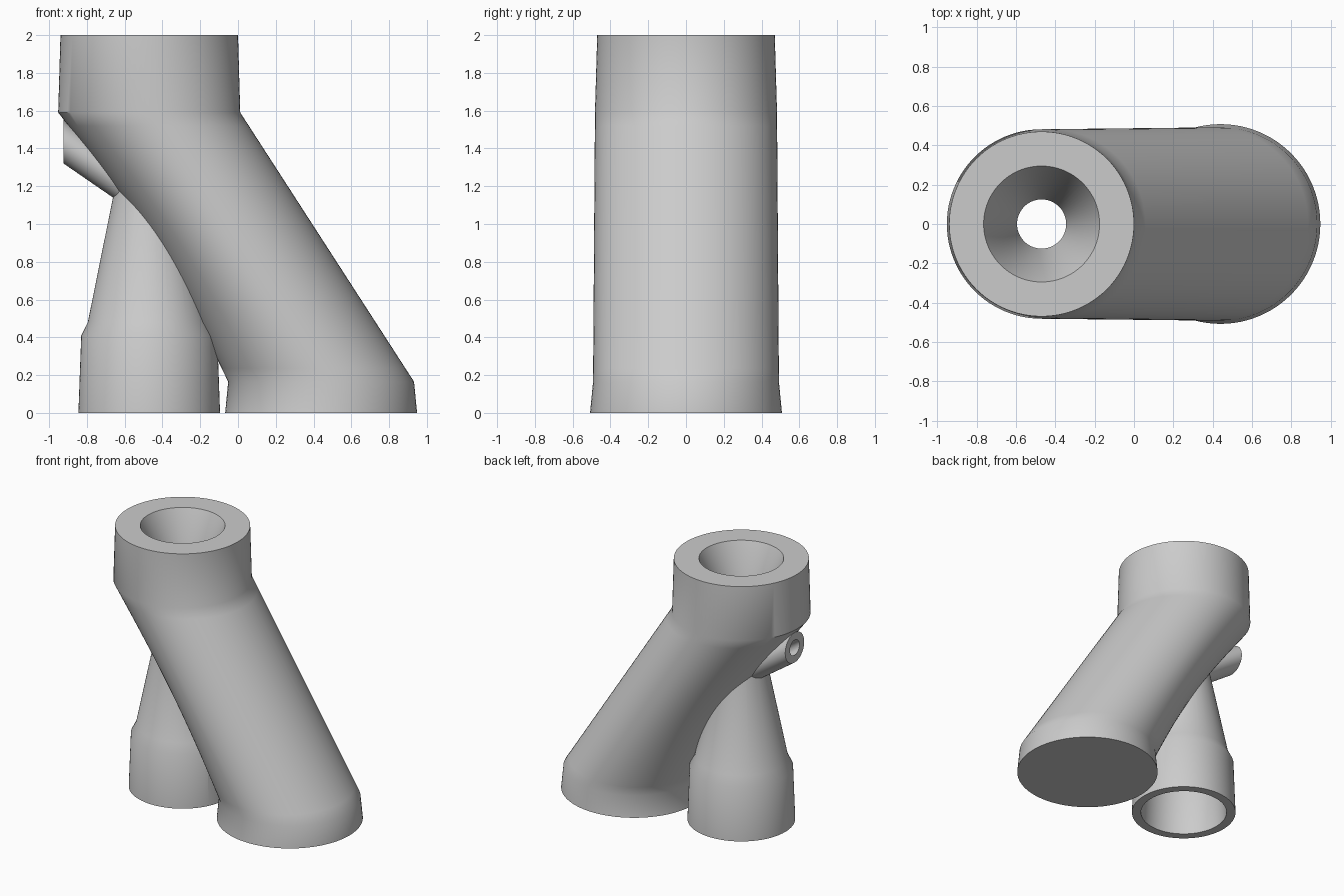
import bpy, bmesh, math

if "Cube" in bpy.data.objects:
    bpy.data.objects.remove(bpy.data.objects["Cube"])

N = 96
grey = bpy.data.materials.new("plain_grey")
grey.diffuse_color = (0.6, 0.6, 0.6, 1)
grey.use_nodes = True
grey.node_tree.nodes["Principled BSDF"].inputs["Base Color"].default_value = grey.diffuse_color


def loft(name, rings):
    """Closed solid skinned through rings of equal point count."""
    bm = bmesh.new()
    vs = [[bm.verts.new(p) for p in ring] for ring in rings]
    for a, b in zip(vs, vs[1:]):
        for i in range(N):
            j = (i + 1) % N
            bm.faces.new((a[i], a[j], b[j], b[i]))
    bm.faces.new(vs[0][::-1])
    bm.faces.new(vs[-1])
    bmesh.ops.recalc_face_normals(bm, faces=bm.faces)
    me = bpy.data.meshes.new(name)
    bm.to_mesh(me)
    bm.free()
    me.materials.append(grey)
    ob = bpy.data.objects.new(name, me)
    bpy.context.collection.objects.link(ob)
    return ob


def ring(cx, z, r, hollow=0.0):
    """Horizontal circle whose -x half is pulled in by hollow."""
    pts = []
    for i in range(N):
        a = 2 * math.pi * i / N
        dx = math.cos(a) * (r if math.cos(a) > 0 else r - hollow)
        pts.append((cx + dx, r * math.sin(a), z))
    return pts


def upright_ring(x, z, r):
    return [(x, r * math.cos(2 * math.pi * i / N), z + r * math.sin(2 * math.pi * i / N))
            for i in range(N)]


def combine(target, other, operation):
    mod = target.modifiers.new(operation, 'BOOLEAN')
    mod.operation, mod.object, mod.solver = operation, other, 'EXACT'
    bpy.context.view_layer.objects.active = target
    bpy.ops.object.modifier_apply(modifier=mod.name)
    bpy.data.objects.remove(other)


AXIS = -0.47  # x of the collar, the bore and the lower tube

# leaning arm: foot, sheared shaft with hollowed underside, collar
rings = [ring(0.44, 0, 0.508)]
STEPS = 20
for k in range(STEPS + 1):
    t = k / STEPS
    rings.append(ring(0.44 + (AXIS - 0.44) * t, 0.165 + 1.425 * t, 0.492 - 0.01 * t,
                      0.065 * math.sin(math.pi * t)))
rings.append(ring(AXIS, 2, 0.47))
body = loft("leaning_funnel_body", rings)

# lower tube tapering up into the arm
tube = loft("lower_tube", [ring(AXIS, z, r) for z, r in
            ((0, 0.375), (0.41, 0.36), (0.48, 0.325), (1.15, 0.19), (1.4, 0.15))])
combine(body, tube, 'UNION')

# small slanted side port
port = loft("side_port", [upright_ring(-0.923, 1.435, 0.115), upright_ring(-0.55, 1.178, 0.115)])
combine(body, port, 'UNION')

# through bore: lower socket, taper, throat, top funnel
bore = loft("bore_cutter", [ring(AXIS, z, r) for z, r in
            ((-0.01, 0.31), (0.41, 0.295), (0.48, 0.26), (1.2, 0.125), (1.6, 0.125),
             (2, 0.295), (2.02, 0.3035))])
combine(body, bore, 'DIFFERENCE')

# port channel running into the bore
channel = loft("channel_cutter", [upright_ring(-0.96, 1.46, 0.058), upright_ring(-0.47, 1.122, 0.058)])
combine(body, channel, 'DIFFERENCE')

body.select_set(True)
bpy.context.view_layer.objects.active = body
bpy.ops.object.shade_smooth_by_angle(angle=math.radians(35))
